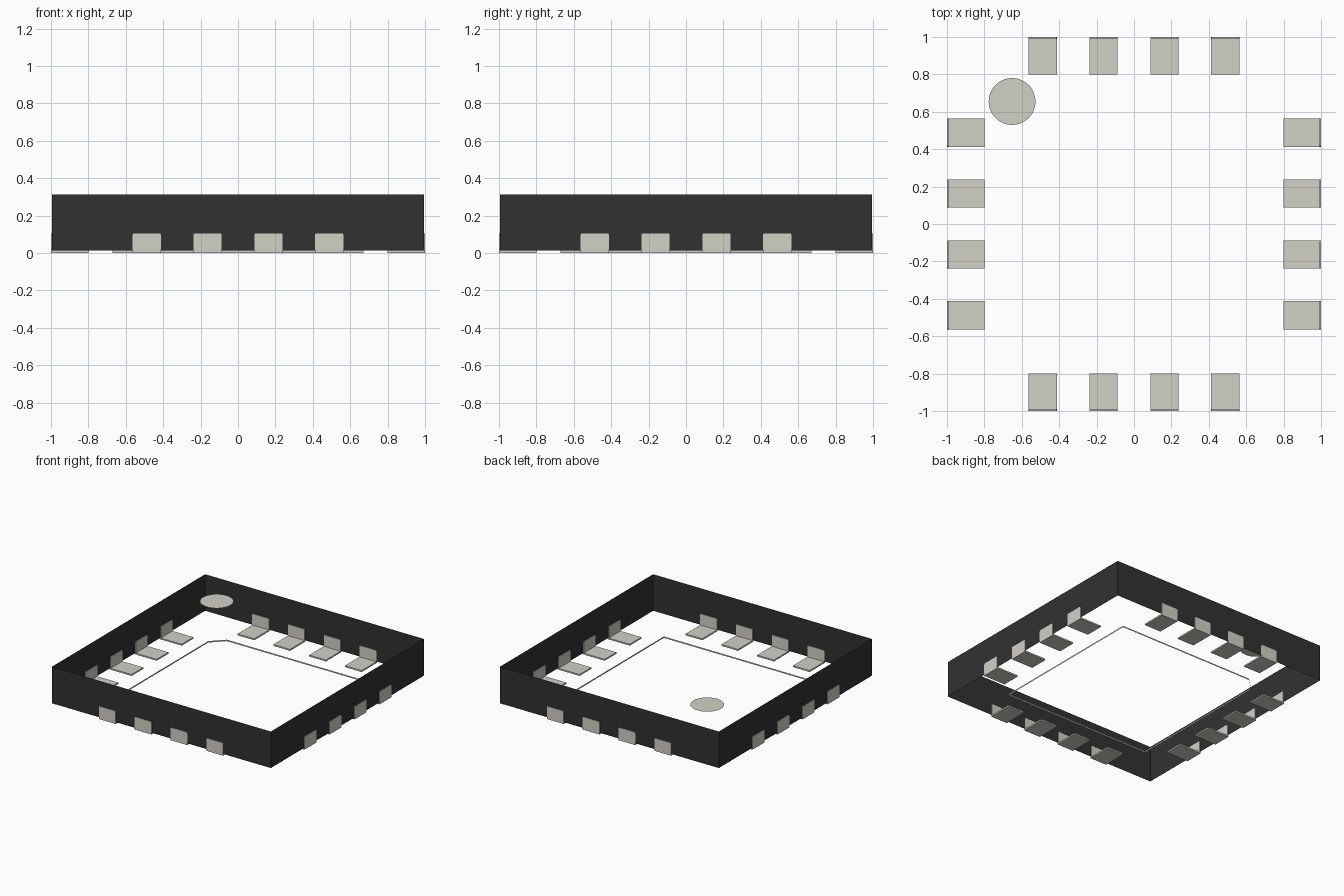
import bpy, bmesh, math
from mathutils import Matrix

cube = bpy.data.objects.get("Cube")
if cube:
    bpy.data.objects.remove(cube, do_unlink=True)


def make_material(name, rgb):
    m = bpy.data.materials.new(name)
    m.use_nodes = True
    m.diffuse_color = (*rgb, 1)
    m.node_tree.nodes["Principled BSDF"].inputs["Base Color"].default_value = (*rgb, 1)
    return m


BLACK = make_material("black plastic", (0.031, 0.031, 0.031))
METAL = make_material("tin metal", (0.64, 0.635, 0.565))


def finish(name, bm, mat):
    mesh = bpy.data.meshes.new(name)
    bm.to_mesh(mesh)
    bm.free()
    mesh.materials.append(mat)
    obj = bpy.data.objects.new(name, mesh)
    bpy.context.collection.objects.link(obj)
    return obj


def band(name, outline, z0, z1, mat):
    """Open ring of upright walls following a counter-clockwise outline."""
    bm = bmesh.new()
    low = [bm.verts.new((x, y, z0)) for x, y in outline]
    high = [bm.verts.new((x, y, z1)) for x, y in outline]
    n = len(outline)
    for i in range(n):
        j = (i + 1) % n
        bm.faces.new((low[i], low[j], high[j], high[i]))
    return finish(name, bm, mat)


def add_box(bm, x0, x1, y0, y1, z0, z1):
    mat = (Matrix.Translation(((x0 + x1) / 2, (y0 + y1) / 2, (z0 + z1) / 2))
           @ Matrix.Diagonal((x1 - x0, y1 - y0, z1 - z0, 1)))
    return bmesh.ops.create_cube(bm, size=1, matrix=mat)["verts"]


# Package walls, open at top and bottom
B = 0.995
band("body_walls", [(-B, -B), (B, -B), (B, B), (-B, B)], 0.012, 0.312, BLACK)

# Thermal pad rim with one corner cut at the pin one mark
P, C = 0.67, 0.1
band("thermal_pad_rim",
     [(-P, -P), (P, -P), (P, P), (-P + C, P), (-P, P - C)], 0, 0.012, METAL)

# Pin one mark, level with the top of the walls
bm = bmesh.new()
bmesh.ops.create_circle(bm, cap_ends=True, segments=48, radius=0.125,
                        matrix=Matrix.Translation((-0.652, 0.655, 0.312)))
finish("pin_one_mark", bm, METAL)

# Terminals: a flat foot under the package and a side plate through the wall
W = 0.076
for side, angle in (("front", 0), ("left", 90), ("back", 180), ("right", 270)):
    for i, x in enumerate((-0.488, -0.163, 0.163, 0.488), 1):
        bm = bmesh.new()
        add_box(bm, x - W, x + W, -1, -0.8, 0, 0.012)
        plate = add_box(bm, x - W, x + W, -1, -0.99, 0.012, 0.105)
        # soften the four corners of the side plate
        edges = {e for v in plate for e in v.link_edges
                 if abs(e.verts[0].co.y - e.verts[1].co.y) > 0.005}
        bmesh.ops.bevel(bm, geom=list(edges), offset=0.008, segments=2,
                        profile=0.5, affect='EDGES')
        bmesh.ops.rotate(bm, verts=bm.verts,
                         matrix=Matrix.Rotation(math.radians(angle), 3, 'Z'))
        finish(f"{side}_terminal_{i}", bm, METAL)
